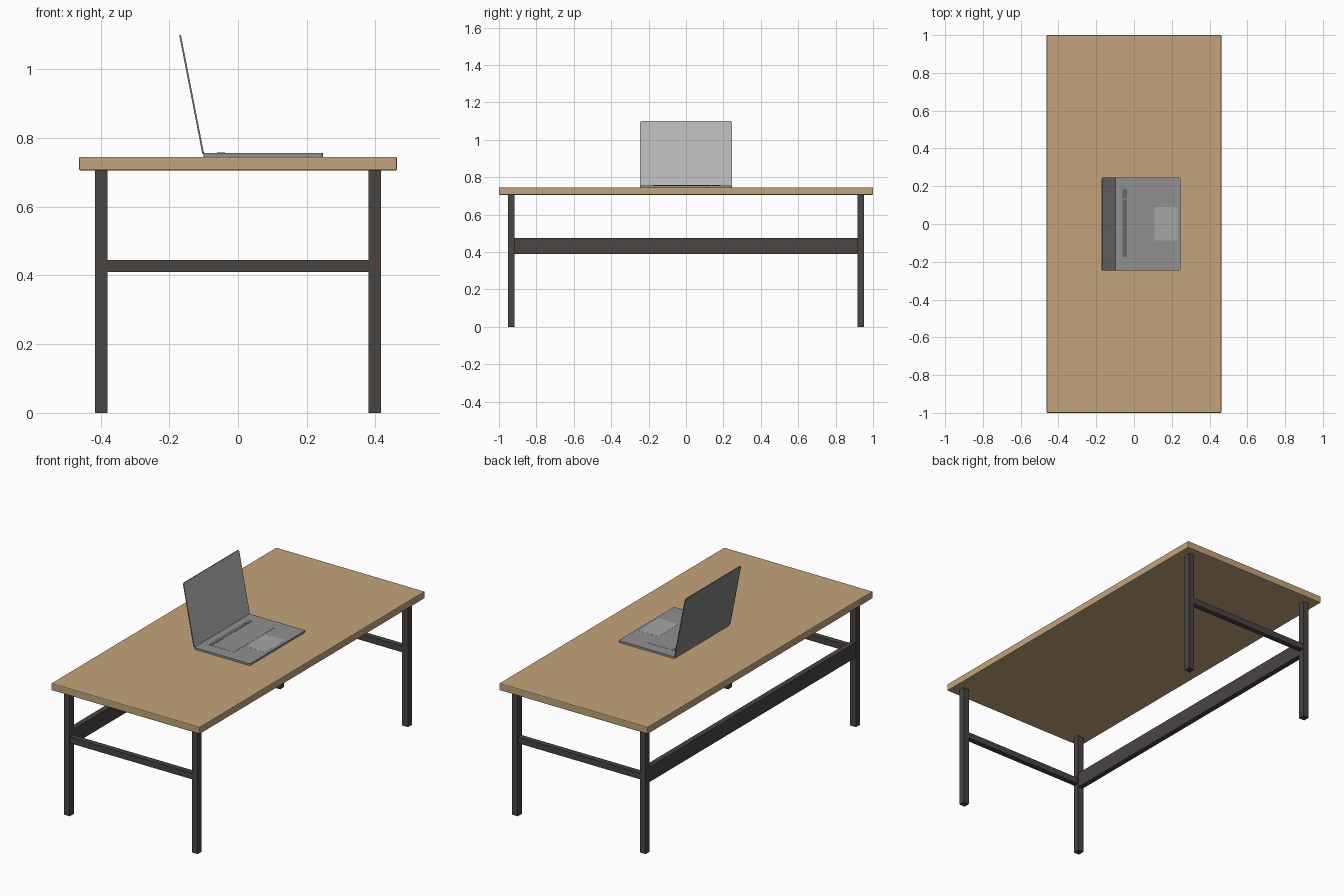
import bpy, bmesh, math
from mathutils import Matrix

if "Cube" in bpy.data.objects:
    bpy.data.objects.remove(bpy.data.objects["Cube"])


def material(name, r, g, b):
    m = bpy.data.materials.new(name)
    m.diffuse_color = (r, g, b, 1)
    m.use_nodes = True
    m.node_tree.nodes["Principled BSDF"].inputs["Base Color"].default_value = m.diffuse_color
    return m


WOOD = material("wood", 0.54, 0.37, 0.20)
STEEL = material("dark_steel", 0.065, 0.058, 0.055)
BODY = material("laptop_grey", 0.28, 0.28, 0.28)
LID = material("lid_grey", 0.22, 0.22, 0.22)
SCREEN = material("screen_grey", 0.48, 0.48, 0.48)
PAD = material("pad_grey", 0.38, 0.38, 0.38)
KEYS = material("key_grey", 0.14, 0.14, 0.14)


def box(name, x, y, z, mat, axis=None, radius=0.0):
    """Box from (min, max) ranges; optionally round the edges along one axis."""
    bm = bmesh.new()
    bmesh.ops.create_cube(bm, size=1)
    for v in bm.verts:
        v.co = [r[0] if c < 0 else r[1] for c, r in zip(v.co, (x, y, z))]
    if axis is not None:
        edges = [e for e in bm.edges
                 if abs(e.verts[0].co[axis] - e.verts[1].co[axis]) > 1e-6]
        bmesh.ops.bevel(bm, geom=edges, offset=radius, segments=3,
                        profile=0.5, affect='EDGES')
    mesh = bpy.data.meshes.new(name)
    bm.to_mesh(mesh)
    bm.free()
    mesh.materials.append(mat)
    ob = bpy.data.objects.new(name, mesh)
    bpy.context.collection.objects.link(ob)
    return ob


# Table top with softened edges
top = box("table_top", (-0.462, 0.462), (-1, 1), (0.705, 0.745), WOOD)
bev = top.modifiers.new("soft_edges", 'BEVEL')
bev.width = 0.004
bev.segments = 2

# Legs and end stretchers
for sy, end in ((-1, "front"), (1, "back")):
    ys = sorted((sy * 0.917, sy * 0.953))
    for sx, side in ((-1, "left"), (1, "right")):
        box(f"{end}_{side}_leg", sorted((sx * 0.38, sx * 0.416)), ys, (0, 0.705), STEEL)
    box(f"{end}_stretcher", (-0.38, 0.38), sorted((sy * 0.92, sy * 0.95)),
        (0.41, 0.445), STEEL)

# Long stretcher on the left side only
box("long_stretcher", (-0.413, -0.383), (-0.917, 0.917), (0.39, 0.475), STEEL)

# Laptop base, key bed, key strip and touch pad
box("laptop_base", (-0.10, 0.247), (-0.247, 0.247), (0.745, 0.7555), BODY, 2, 0.008)
box("key_bed", (-0.062, 0.10), (-0.178, 0.186), (0.755, 0.7563), BODY)
box("key_strip", (-0.061, -0.038), (-0.177, 0.131), (0.756, 0.7572), KEYS)
box("power_key", (-0.061, -0.038), (0.136, 0.184), (0.756, 0.7572), KEYS)
box("touch_pad", (0.108, 0.23), (-0.087, 0.091), (0.755, 0.7559), PAD)

# Laptop lid, leaning back, with the screen on its inner face
lid = box("laptop_lid", (-0.005, 0), (-0.247, 0.247), (0, 0.351), LID, 0, 0.01)
lid.data.materials.append(SCREEN)
for p in lid.data.polygons:
    if p.normal.x > 0.9:
        p.material_index = 1
lid.data.transform(Matrix.Translation((-0.099, 0, 0.755))
                   @ Matrix.Rotation(math.radians(-11), 4, 'Y'))
